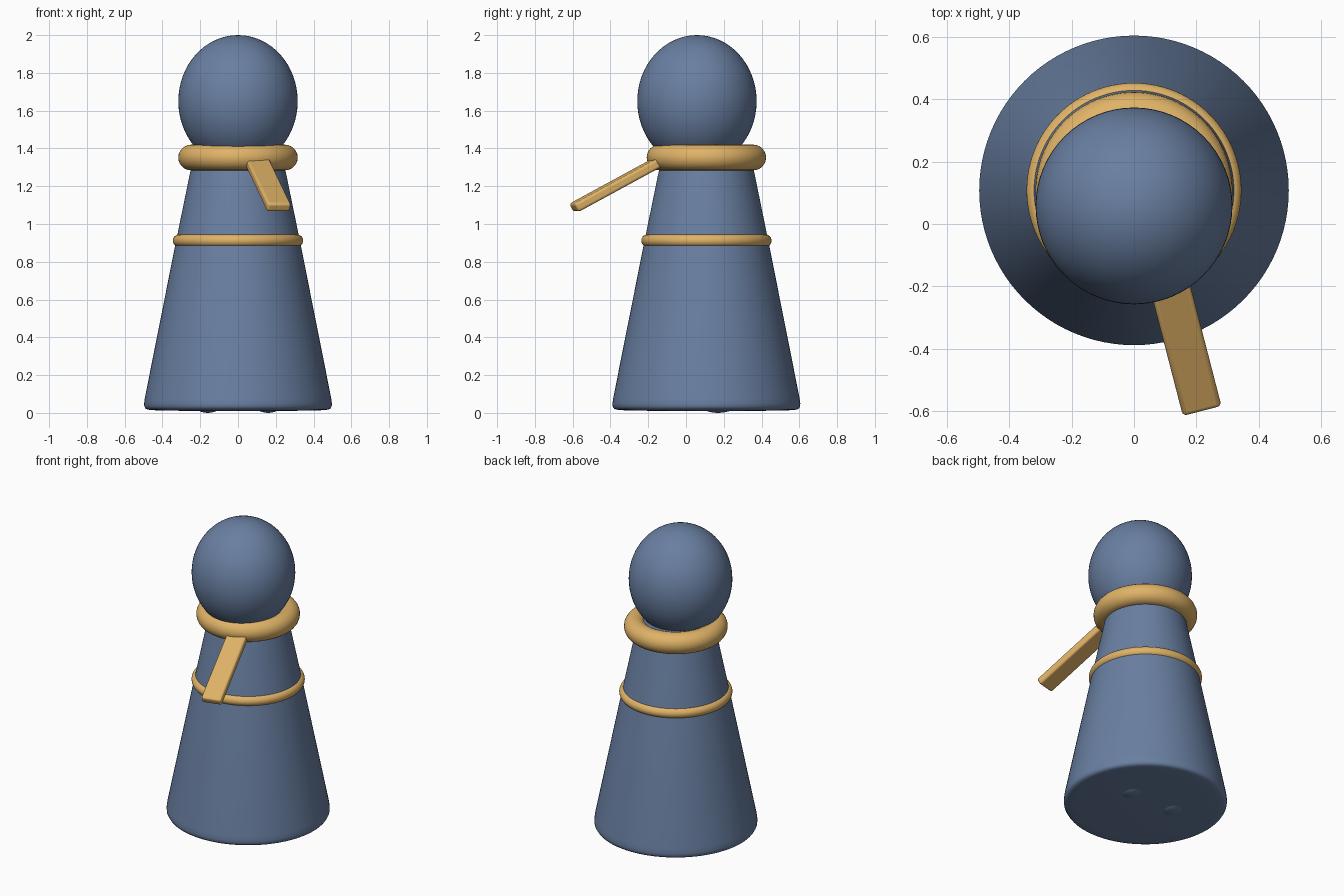
import bpy, bmesh, math
from mathutils import Matrix, Vector

if "Cube" in bpy.data.objects:
    bpy.data.objects.remove(bpy.data.objects["Cube"])

CY = 0.108  # depth of the body axis


def material(name, rgb):
    m = bpy.data.materials.new(name)
    m.diffuse_color = (*rgb, 1)
    m.use_nodes = True
    m.node_tree.nodes["Principled BSDF"].inputs["Base Color"].default_value = m.diffuse_color
    return m


blue = material("slate blue", (0.141, 0.213, 0.358))
gold = material("warm gold", (0.745, 0.450, 0.136))


def finish(name, mat, angle=40):
    ob = bpy.context.object
    ob.name = name
    ob.data.materials.append(mat)
    bpy.ops.object.shade_smooth_by_angle(angle=math.radians(angle))
    return ob


def ball(name, loc, radii, mat, seg=64):
    bpy.ops.mesh.primitive_uv_sphere_add(segments=seg, ring_count=seg // 2, location=loc)
    bpy.context.object.scale = radii
    bpy.ops.object.transform_apply(location=False, rotation=False, scale=True)
    return finish(name, mat)


def ring(name, z, major, minor):
    bpy.ops.mesh.primitive_torus_add(location=(0, CY, z), major_radius=major, minor_radius=minor,
                                     major_segments=96, minor_segments=24)
    return finish(name, gold)


# Robe: tapered profile with a softly rounded hem, spun around the axis
profile = [(0, 0.010), (0.30, 0.011), (0.44, 0.014), (0.475, 0.017), (0.489, 0.022), (0.496, 0.034),
           (0.497, 0.05), (0.493, 0.08), (0.334, 0.88), (0.251, 1.285), (0.225, 1.40), (0, 1.40)]
bm = bmesh.new()
vs = [bm.verts.new((r, 0, z)) for r, z in profile]
edges = [bm.edges.new(p) for p in zip(vs, vs[1:])]
bmesh.ops.spin(bm, geom=vs + edges, cent=(0, 0, 0), axis=(0, 0, 1), angle=2 * math.pi, steps=96)
bmesh.ops.remove_doubles(bm, verts=bm.verts, dist=1e-4)
bmesh.ops.recalc_face_normals(bm, faces=bm.faces)
mesh = bpy.data.meshes.new("robe")
bm.to_mesh(mesh)
bm.free()
robe = bpy.data.objects.new("robe", mesh)
robe.location = (0, CY, 0)
bpy.context.collection.objects.link(robe)
bpy.ops.object.select_all(action='DESELECT')
robe.select_set(True)
bpy.context.view_layer.objects.active = robe
finish("robe", blue, 60)

# Head and the feet barely showing under the hem
ball("head", (0, 0.058, 1.65), (0.316, 0.316, 0.35), blue)
for side, label in ((-1, "left"), (1, "right")):
    ball(label + "_foot", (side * 0.16, 0.17, 0.07), (0.09, 0.12, 0.07), blue, 32)

# Scarf collar and belt
ring("scarf_collar", 1.352, 0.248, 0.068)
ring("belt", 0.912, 0.312, 0.033)

# Scarf tail: rounded strip slanting down and forward from the collar
start, end = Vector((0.100, -0.14, 1.332)), Vector((0.215, -0.585, 1.09))
along = (end - start).normalized()
across = along.cross(Vector((0, 0, 1))).normalized()
normal = across.cross(along)
bpy.ops.mesh.primitive_cube_add(size=1)
tail = bpy.context.object
frame = Matrix((across, along, normal)).transposed()
tail.data.transform(Matrix.Diagonal((0.128, (end - start).length + 0.02, 0.05, 1)))
tail.data.transform(Matrix.Translation((start + end) / 2) @ frame.to_4x4())
tail.data.update()
bevel = tail.modifiers.new("soft edges", 'BEVEL')
bevel.width = 0.014
bevel.segments = 4
finish("scarf_tail", gold)
